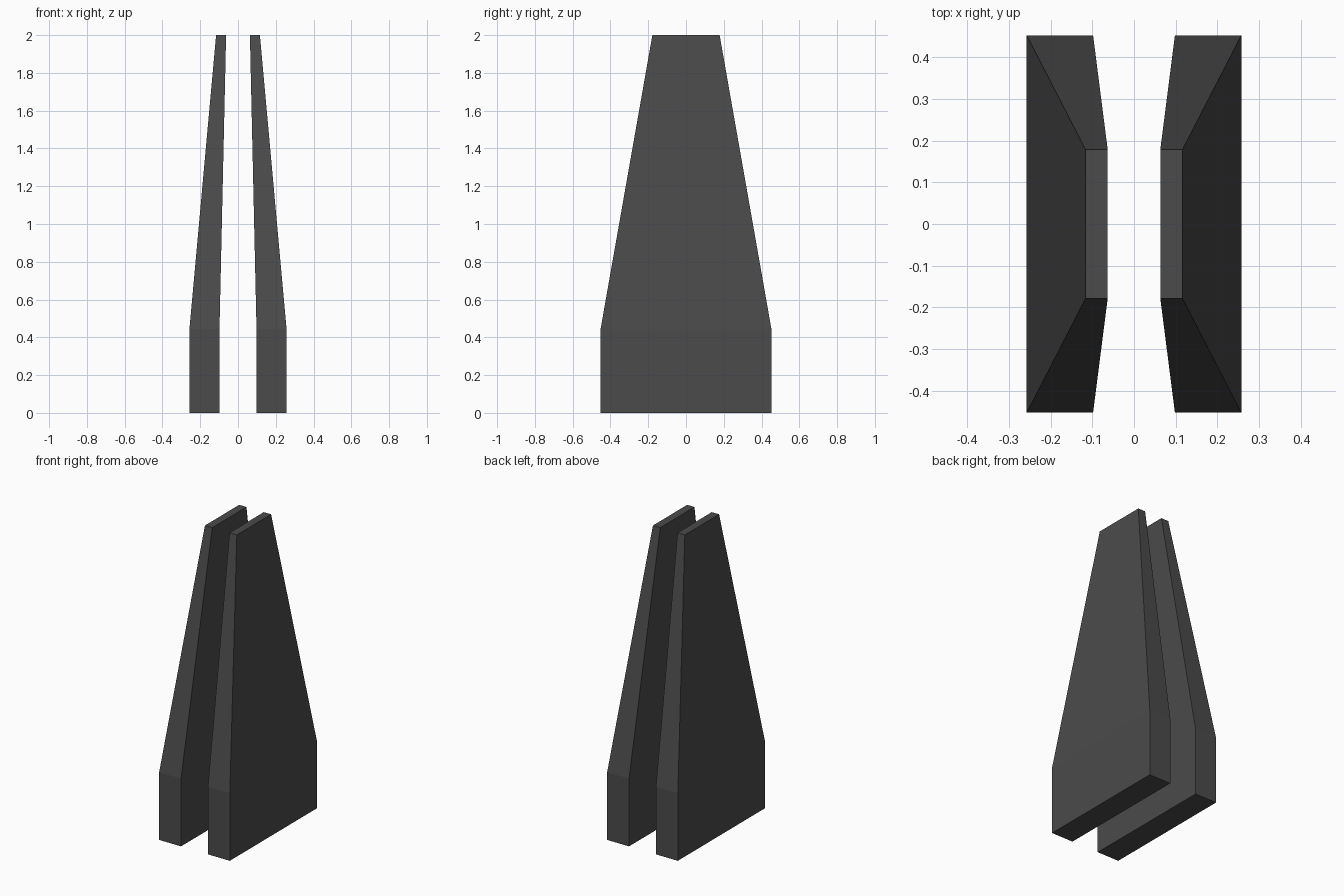
import bpy, bmesh

if "Cube" in bpy.data.objects:
    bpy.data.objects.remove(bpy.data.objects["Cube"])

# dark grey material
grey = bpy.data.materials.new("dark grey")
grey.diffuse_color = (0.07, 0.07, 0.07, 1)
grey.use_nodes = True
grey.node_tree.nodes["Principled BSDF"].inputs["Base Color"].default_value = grey.diffuse_color

# cross-sections: inner x, outer x, half depth, height
SECTIONS = [(0.098, 0.257, 0.452, 0.0),
            (0.098, 0.257, 0.452, 0.445),
            (0.063, 0.116, 0.178, 2.0)]


def tapered_slab(name, side):
    bm = bmesh.new()
    rings = []
    for x0, x1, d, z in SECTIONS:
        corners = [(x0, -d), (x1, -d), (x1, d), (x0, d)]
        rings.append([bm.verts.new((side * x, y, z)) for x, y in corners])
    for a, b in zip(rings, rings[1:]):
        for i in range(4):
            j = (i + 1) % 4
            bm.faces.new((a[i], a[j], b[j], b[i]))
    bm.faces.new(rings[0])
    bm.faces.new(rings[-1])
    bmesh.ops.recalc_face_normals(bm, faces=bm.faces)
    mesh = bpy.data.meshes.new(name)
    bm.to_mesh(mesh)
    bm.free()
    mesh.materials.append(grey)
    obj = bpy.data.objects.new(name, mesh)
    bpy.context.collection.objects.link(obj)


# the two facing slabs
tapered_slab("right_slab", 1)
tapered_slab("left_slab", -1)
